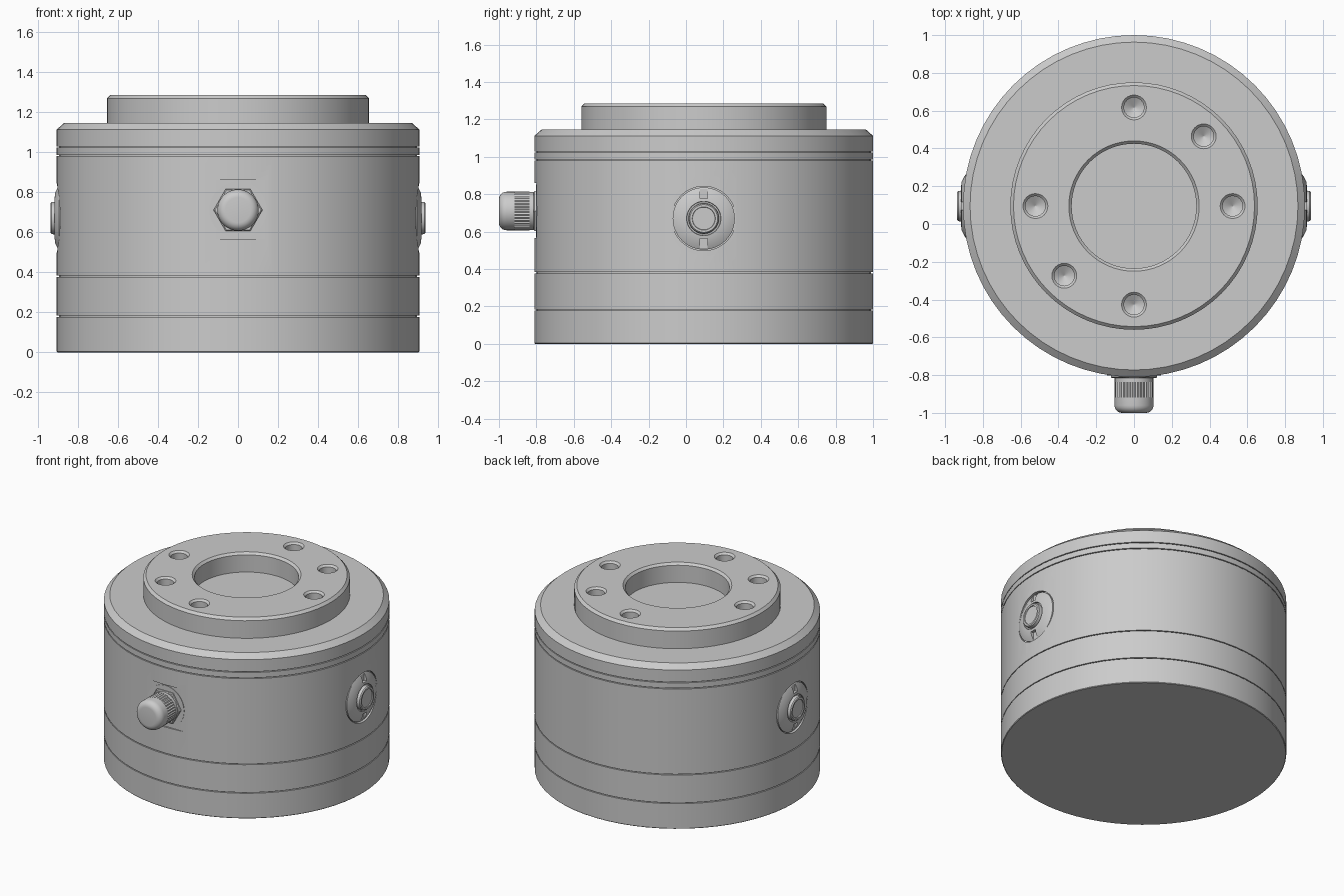
import bpy, bmesh
from math import sin, cos, pi, radians
from mathutils import Matrix

if "Cube" in bpy.data.objects:
    bpy.data.objects.remove(bpy.data.objects["Cube"])

CY = 0.095          # body axis in y
R = 0.905           # body radius


def lathe(name, profile, segs=64, matrix=Matrix(), ripple=1.0):
    """Revolve (radius, height) points round z; ripple scales every other column."""
    bm = bmesh.new()
    rings = []
    for r, z in profile:
        ring = []
        for j in range(segs):
            a, k = 2 * pi * j / segs, r * (ripple if j % 2 else 1)
            ring.append(bm.verts.new((k * cos(a), k * sin(a), z)))
        rings.append(ring)
    for a, b in zip(rings, rings[1:]):
        for j in range(segs):
            k = (j + 1) % segs
            bm.faces.new((a[j], a[k], b[k], b[j]))
    bm.faces.new(rings[0][::-1])
    bm.faces.new(rings[-1])
    bmesh.ops.recalc_face_normals(bm, faces=bm.faces)
    bm.transform(matrix)
    return to_object(name, bm)


def box(name, size, center):
    bm = bmesh.new()
    bmesh.ops.create_cube(bm, size=1)
    bm.transform(Matrix.Translation(center) @ Matrix.Diagonal((*size, 1)))
    return to_object(name, bm)


def to_object(name, bm):
    me = bpy.data.meshes.new(name)
    bm.to_mesh(me)
    bm.free()
    ob = bpy.data.objects.new(name, me)
    bpy.context.collection.objects.link(ob)
    return ob


def activate(ob):
    bpy.ops.object.select_all(action='DESELECT')
    ob.select_set(True)
    bpy.context.view_layer.objects.active = ob


def cut(ob, cutters):
    activate(ob)
    for c in cutters:
        m = ob.modifiers.new("cut", 'BOOLEAN')
        m.operation, m.solver, m.object = 'DIFFERENCE', 'EXACT', c
        bpy.ops.object.modifier_apply(modifier=m.name)
        bpy.data.objects.remove(c)


def groove(z, w=0.006, d=0.012):
    return [(R, z - w / 2), (R - d, z - w / 2), (R - d, z + w / 2), (R, z + w / 2)]


axis = Matrix.Translation((0, CY, 0))
sides = [("right", 1), ("left", -1)]


def side_matrix(s):
    return Matrix.Translation((0, CY, 0.67)) @ Matrix.Rotation(s * pi / 2, 4, 'Y')


knob_matrix = Matrix.Translation((0, 0, 0.71)) @ Matrix.Rotation(pi / 2, 4, 'X')

# Main housing with seam grooves and chamfered top
body = lathe("housing", [(R - 0.004, 0), (R, 0.004)] + groove(0.18) + groove(0.38)
             + groove(0.982) + groove(1.025) + [(R, 1.112), (0.868, 1.145)], 64, axis)
pockets = [lathe("pocket", [(0.172, 0.882), (0.172, 1.0)], 48, side_matrix(s)) for _, s in sides]
pockets.append(box("flat_pocket", (0.6, 0.2, 0.295), (0, -0.898, 0.713)))
cut(body, pockets)

# Top flange with centre recess and bolt holes
flange = lathe("top_flange", [(0.655, 1.14), (0.655, 1.268), (0.638, 1.285), (0.345, 1.285),
                              (0.33, 1.27), (0.33, 1.15)], 64, axis)
holes = []
for deg in (0, 45, 90, 180, 225, 270):
    a = radians(deg)
    m = Matrix.Translation((0.522 * cos(a), CY + 0.522 * sin(a), 0))
    holes.append(lathe("hole", [(0.002, 1.15), (0.053, 1.18), (0.053, 1.272),
                                (0.067, 1.286), (0.067, 1.32)], 24, m))
cut(flange, holes)

# Side plugs: domed disc with two key slots and a raised centre
for label, s in sides:
    disc = lathe(label + "_plug", [(0.166, 0.875), (0.166, 0.893), (0.13, 0.912), (0.092, 0.917),
                                   (0.09, 0.908), (0.082, 0.908), (0.08, 0.93), (0.074, 0.936),
                                   (0.062, 0.936), (0.06, 0.93)], 48, side_matrix(s))
    cut(disc, [box("slot", (0.06, 0.042, 0.05), (s * 0.925, CY, 0.67 + t * 0.133)) for t in (-1, 1)])

# Front connector: washer, hex nut, knurled grip, rounded cap
lathe("connector_washer", [(0.143, 0.78), (0.143, 0.801)], 48, knob_matrix)
lathe("connector_hex_nut", [(0.122, 0.79), (0.122, 0.811), (0.115, 0.816)], 6, knob_matrix)
lathe("connector_stem", [(0.102, 0.80), (0.102, 0.836)], 48, knob_matrix)
lathe("connector_knurl", [(0.103, 0.836), (0.103, 0.918)], 72, knob_matrix, 0.95)
arc = [(0.063 + 0.04 * cos(t * pi / 12), 0.96 + 0.04 * sin(t * pi / 12)) for t in range(7)]
lathe("connector_cap", [(0.103, 0.918)] + arc, 48, knob_matrix)

# Smooth shading with crisp edges
for ob in list(bpy.context.scene.objects):
    activate(ob)
    bpy.ops.object.shade_smooth_by_angle(angle=radians(25))
